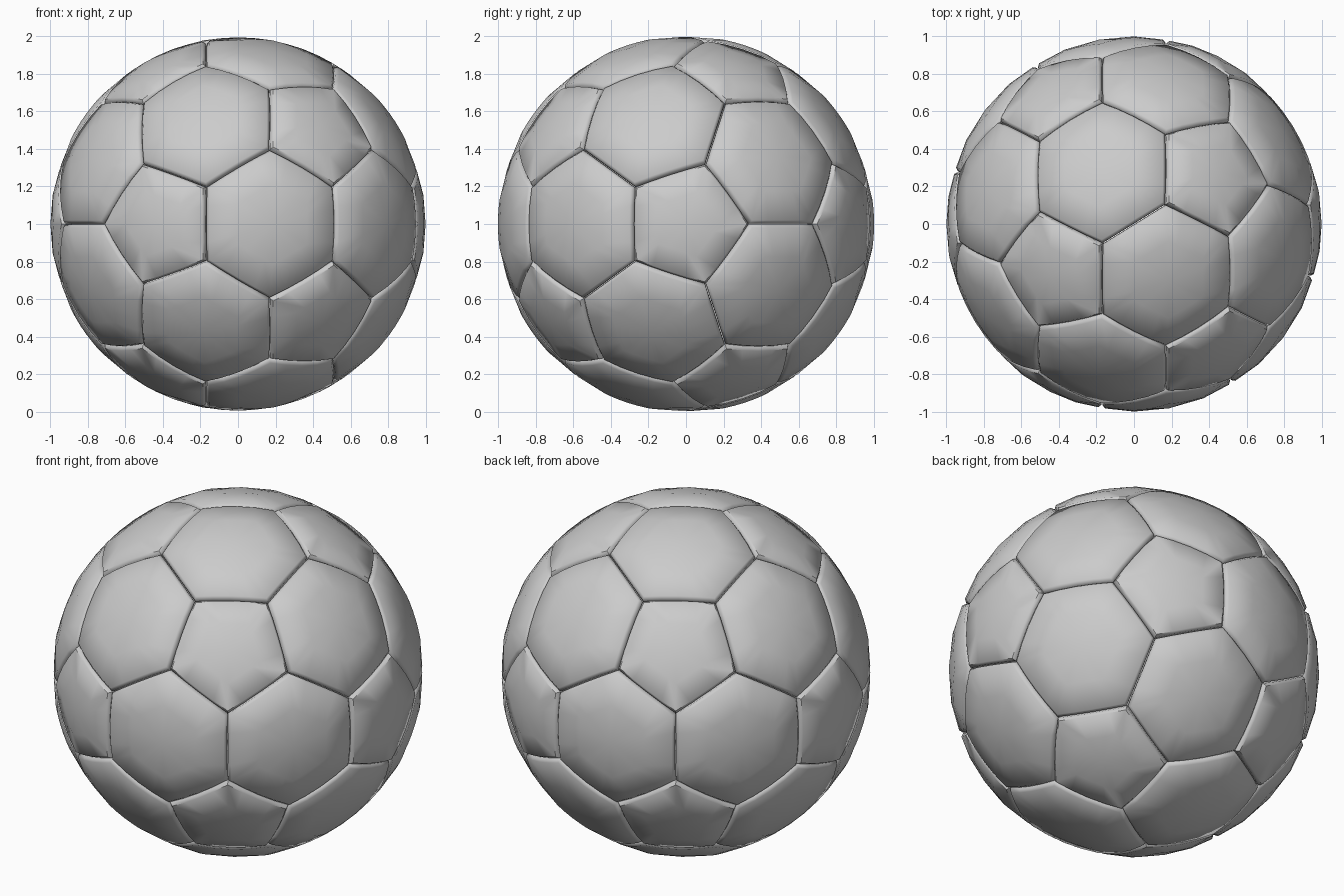
import bpy, bmesh, math
from mathutils import Vector

if "Cube" in bpy.data.objects:
    bpy.data.objects.remove(bpy.data.objects["Cube"])

# Icosahedron directions, one pair of poles along the x axis
s5 = math.sqrt(5)
ico = [Vector((1, 0, 0)), Vector((-1, 0, 0))]
for k in range(5):
    a = math.radians(72 * k)
    ring = Vector((1 / s5, 2 / s5 * math.cos(a), 2 / s5 * math.sin(a)))
    ico += [ring, -ring]

# Truncated icosahedron: hull of the points a third along each edge
cage = bmesh.new()
for a in ico:
    for b in ico:
        if 0.5 < (a - b).length < 1.2:
            cage.verts.new((2 * a + b) / 3)
bmesh.ops.convex_hull(cage, input=cage.verts[:])
bmesh.ops.dissolve_limit(cage, angle_limit=0.05, verts=cage.verts[:], edges=cage.edges[:])
outlines = [[v.co.copy() for v in f.verts] for f in cage.faces]
cage.free()

CENTRE = Vector((0, 0, 1))
STEPS = 4
# Rings of one panel: (fraction from middle to seam, radius)
RINGS = [(0.5, 1.0), (0.94, 0.995), (0.99, 0.98), (0.995, 0.94)]


def add_panel(bm, outline):
    """One leather panel bulging from its middle down into the seam."""
    mid = sum(outline, Vector()) / len(outline)
    n = len(outline)
    rim = [outline[i].lerp(outline[(i + 1) % n], j / STEPS)
           for i in range(n) for j in range(STEPS)]
    top = bm.verts.new(CENTRE + mid.normalized())
    rings = [[bm.verts.new(CENTRE + mid.lerp(p, t).normalized() * r) for p in rim]
             for t, r in RINGS]
    m = len(rim)
    for i in range(m):
        j = (i + 1) % m
        bm.faces.new((top, rings[0][i], rings[0][j]))
        for a, b in zip(rings, rings[1:]):
            bm.faces.new((a[i], b[i], b[j], a[j]))


def build(name, sides):
    bm = bmesh.new()
    for outline in outlines:
        if len(outline) == sides:
            add_panel(bm, outline)
    bmesh.ops.recalc_face_normals(bm, faces=bm.faces[:])
    mesh = bpy.data.meshes.new(name)
    bm.to_mesh(mesh)
    bm.free()
    obj = bpy.data.objects.new(name, mesh)
    bpy.context.collection.objects.link(obj)
    bpy.ops.object.select_all(action='DESELECT')
    obj.select_set(True)
    bpy.context.view_layer.objects.active = obj
    bpy.ops.object.shade_smooth_by_angle(angle=math.radians(50))


build("pentagon_panels", 5)
build("hexagon_panels", 6)
